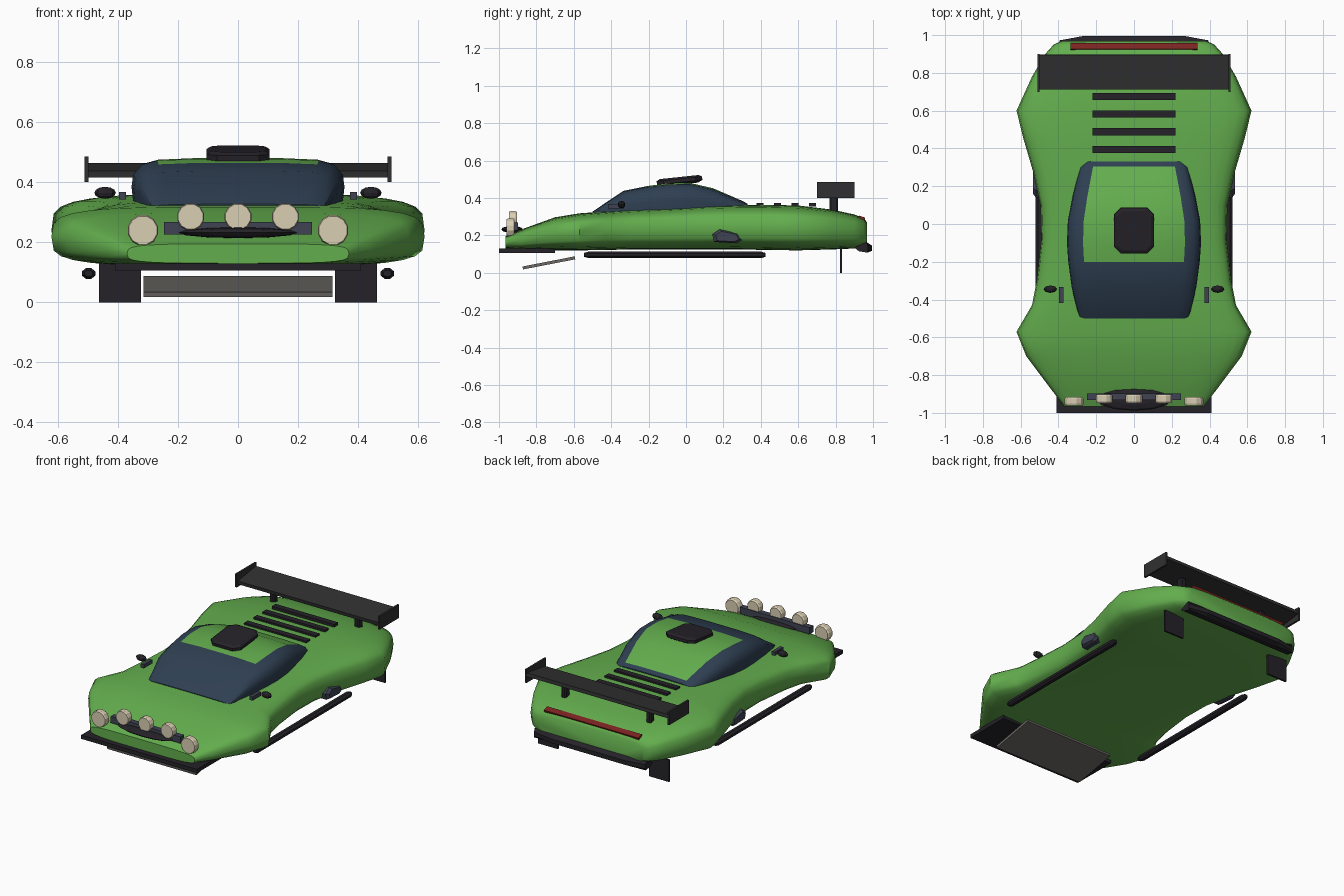
import bpy, bmesh, math
from mathutils import Matrix, Vector

if "Cube" in bpy.data.objects:
    bpy.data.objects.remove(bpy.data.objects["Cube"])


def material(name, r, g, b):
    m = bpy.data.materials.new(name)
    m.diffuse_color = (r, g, b, 1)
    m.use_nodes = True
    m.node_tree.nodes["Principled BSDF"].inputs["Base Color"].default_value = m.diffuse_color
    return m


GREEN = material("green_paint", 0.125, 0.42, 0.075)
BLACK = material("black_plastic", 0.018, 0.016, 0.021)
WING = material("dark_wing", 0.03, 0.03, 0.032)
GLASS = material("tinted_glass", 0.028, 0.05, 0.085)
SLATE = material("slate", 0.05, 0.055, 0.085)
CREAM = material("lamp_cream", 0.70, 0.62, 0.45)
RED = material("tail_red", 0.2, 0.018, 0.015)
STEEL = material("skid_grey", 0.15, 0.14, 0.13)


def finish(bm, name, mats, angle=None):
    bmesh.ops.recalc_face_normals(bm, faces=bm.faces)
    me = bpy.data.meshes.new(name)
    bm.to_mesh(me)
    bm.free()
    ob = bpy.data.objects.new(name, me)
    bpy.context.collection.objects.link(ob)
    for m in mats:
        me.materials.append(m)
    if angle:
        bpy.ops.object.select_all(action='DESELECT')
        ob.select_set(True)
        bpy.context.view_layer.objects.active = ob
        bpy.ops.object.shade_smooth_by_angle(angle=math.radians(angle))
    return ob


def loft(bm, rings):
    vs = [[bm.verts.new(p) for p in ring] for ring in rings]
    n = len(vs[0])
    for a, b in zip(vs, vs[1:]):
        for i in range(n):
            j = (i + 1) % n
            bm.faces.new((a[i], a[j], b[j], b[i]))
    bm.faces.new(vs[0])
    bm.faces.new(vs[-1][::-1])


def box(name, loc, size, mat, tilt=0, bevel=0):
    bm = bmesh.new()
    bmesh.ops.create_cube(bm, size=1, matrix=Matrix.Diagonal((*size, 1)))
    if bevel:
        bmesh.ops.bevel(bm, geom=bm.edges[:], offset=bevel, segments=1, affect='EDGES')
    bmesh.ops.transform(bm, verts=bm.verts, matrix=Matrix.Translation(loc) @ Matrix.Rotation(tilt, 4, 'X'))
    return finish(bm, name, [mat])


def blob(name, loc, radii, mat, seg=8, rings=6, angle=None):
    bm = bmesh.new()
    bmesh.ops.create_uvsphere(bm, u_segments=seg, v_segments=rings, radius=1,
                              matrix=Matrix.Translation(loc) @ Matrix.Diagonal((*radii, 1)))
    return finish(bm, name, [mat], angle)


def disc(name, loc, r, depth, mat):
    bm = bmesh.new()
    rings = []
    for y, k in ((-0.5, 0.93), (-0.3, 1), (0.3, 1), (0.5, 0.88)):
        rings.append([(loc[0] + r * k * math.cos(t), loc[1] + y * depth, loc[2] + r * k * math.sin(t))
                      for t in (math.tau * (i + 0.5) / 12 for i in range(12))])
    loft(bm, rings)
    return finish(bm, name, [mat])


def superpoint(t, w, zb, zt, y, n=4.0):
    c, s = math.cos(t), math.sin(t)
    return (w * math.copysign(abs(c) ** (2 / n), c), y,
            (zb + zt) / 2 + (zt - zb) / 2 * math.copysign(abs(s) ** (2 / n), s))


# Body shell: y, half width, bottom, top
sections = [(-.965, .37, .13, .195), (-.88, .435, .122, .232), (-.70, .57, .12, .297),
            (-.57, .622, .12, .318), (-.43, .54, .122, .328), (-.30, .515, .125, .337),
            (-.08, .49, .125, .348), (.10, .495, .125, .357), (.28, .535, .125, .362),
            (.45, .585, .122, .363), (.60, .622, .12, .36), (.78, .54, .125, .338),
            (.90, .47, .13, .312), (.95, .425, .134, .292), (.968, .385, .138, .27)]
bm = bmesh.new()
loft(bm, [[superpoint(math.tau * i / 28, w, zb, zt, y) for i in range(28)]
          for y, w, zb, zt in sections])
finish(bm, "body_shell", [GREEN], 50)

# Cabin with painted roof panel
cabin = [(-.50, .29, .327), (-.335, .33, .438), (-.20, .348, .465), (-.10, .355, .478),
         (.02, .35, .481), (.145, .325, .452), (.305, .285, .383), (.33, .272, .368)]
half = [(.97, 0), (1, .5), (.985, .72), (.90, .9), (.76, .97), (.38, 1.0)]
bm = bmesh.new()
rings = []
for y, w, zt in cabin:
    zb = .29
    right = [(w * a, y, zb + (zt - zb) * b) for a, b in half]
    rings.append(right + [(-x, yy, z) for x, yy, z in reversed(right)])
loft(bm, rings)
for f in bm.faces:
    c = f.calc_center_median()
    top = all(abs(v.co.x) < .275 and v.co.z > .35 for v in f.verts)
    f.material_index = 1 if top and -.2 < c.y < .305 and len(f.verts) == 4 else 0
finish(bm, "cabin", [GLASS, GREEN], 40)

# Roof scoop: tilted chamfered octagon
bm = bmesh.new()
rings = []
for z, k in ((-.024, .8), (-.012, 1), (.006, 1), (.016, .86)):
    a, b, c = .105 * k, .122 * k, .035 * k
    o = [(a, -b + c), (a, b - c), (a - c, b), (c - a, b), (-a, b - c), (-a, c - b), (c - a, -b), (a - c, -b)]
    rings.append([(x, y, z) for x, y in o])
loft(bm, rings)
bmesh.ops.transform(bm, verts=bm.verts,
                    matrix=Matrix.Translation((0, -.035, .496)) @ Matrix.Rotation(math.radians(6), 4, 'X'))
finish(bm, "roof_scoop", [BLACK])

# Engine cover slats
for i in range(4):
    box(f"engine_slat_{i + 1}", (0, .395 + .0935 * i, .364), (.44, .038, .018), BLACK)

# Rear wing
box("wing_blade", (0, .805, .44), (1.0, .186, .022), WING, tilt=math.radians(8))
for s, side in ((-1, "left"), (1, "right")):
    box(f"wing_endplate_{side}", (s * .505, .8, .443), (.012, .2, .085), WING)
    box(f"wing_post_{side}", (s * .3, .79, .375), (.036, .045, .11), BLACK, bevel=.008)

# Tail light strip and rear bumper
box("tail_light", (0, .937, .286), (.67, .035, .03), RED, tilt=math.radians(-20))
bm = bmesh.new()
loft(bm, [[(s * w, y, z) for y, z in ((.90, .135), (.925, .115), (.97, .108), (yr, .118), (yr, .145), (.965, .165))]
          for s, w, yr in ((-1, .395, .972), (-1, .27, .995), (1, .27, .995), (1, .395, .972))])
finish(bm, "rear_bumper", [BLACK])

# Front splitter and skid plate
box("front_splitter", (0, -.85, .118), (.82, .3, .024), BLACK)
box("skid_plate", (0, -.733, .053), (.63, .285, .016), STEEL, tilt=math.radians(11))

# Nose lip and lamp bar
blob("nose_lip", (0, -.93, .232), (.2, .058, .018), BLACK, seg=12, rings=6)
box("lamp_bar", (0, -.915, .247), (.495, .036, .042), SLATE)
for i, (x, y, z, r) in enumerate(((0, -.925, .285, .046), (-.158, -.925, .285, .046), (.158, -.925, .285, .046),
                                  (-.317, -.938, .24, .052), (.317, -.938, .24, .052))):
    disc(f"lamp_{i + 1}", (x, y, z), r, .044, CREAM)

# Paired side parts
for s, side in ((-1, "left"), (1, "right")):
    # Sill tube
    bm = bmesh.new()
    loft(bm, [[(s * .498 + r * math.cos(t), y, .096 + .8 * r * math.sin(t))
               for t in (math.tau * (i + .5) / 8 for i in range(8))]
              for y, r in ((-.545, .014), (-.52, .024), (.40, .024), (.425, .014))])
    finish(bm, f"sill_tube_{side}", [BLACK])
    # Side intake
    bm = bmesh.new()
    prof = [(.14, .205), (.18, .232), (.285, .21), (.303, .175), (.27, .158), (.15, .165)]
    cy, cz = .22, .192
    loft(bm, [[(s * x, cy + (y - cy) * k, cz + (z - cz) * k) for y, z in prof]
              for x, k in ((.45, 1), (.52, 1), (.535, .75))])
    finish(bm, f"side_intake_{side}", [SLATE])
    # Mirror and stalk
    blob(f"mirror_{side}", (s * .443, -.345, .365), (.036, .02, .02), BLACK)
    box(f"mirror_stalk_{side}", (s * .385, -.375, .355), (.022, .085, .024), SLATE)
    # Mud flap
    box(f"mud_flap_{side}", (s * .393, .829, .07), (.14, .012, .14), BLACK)
